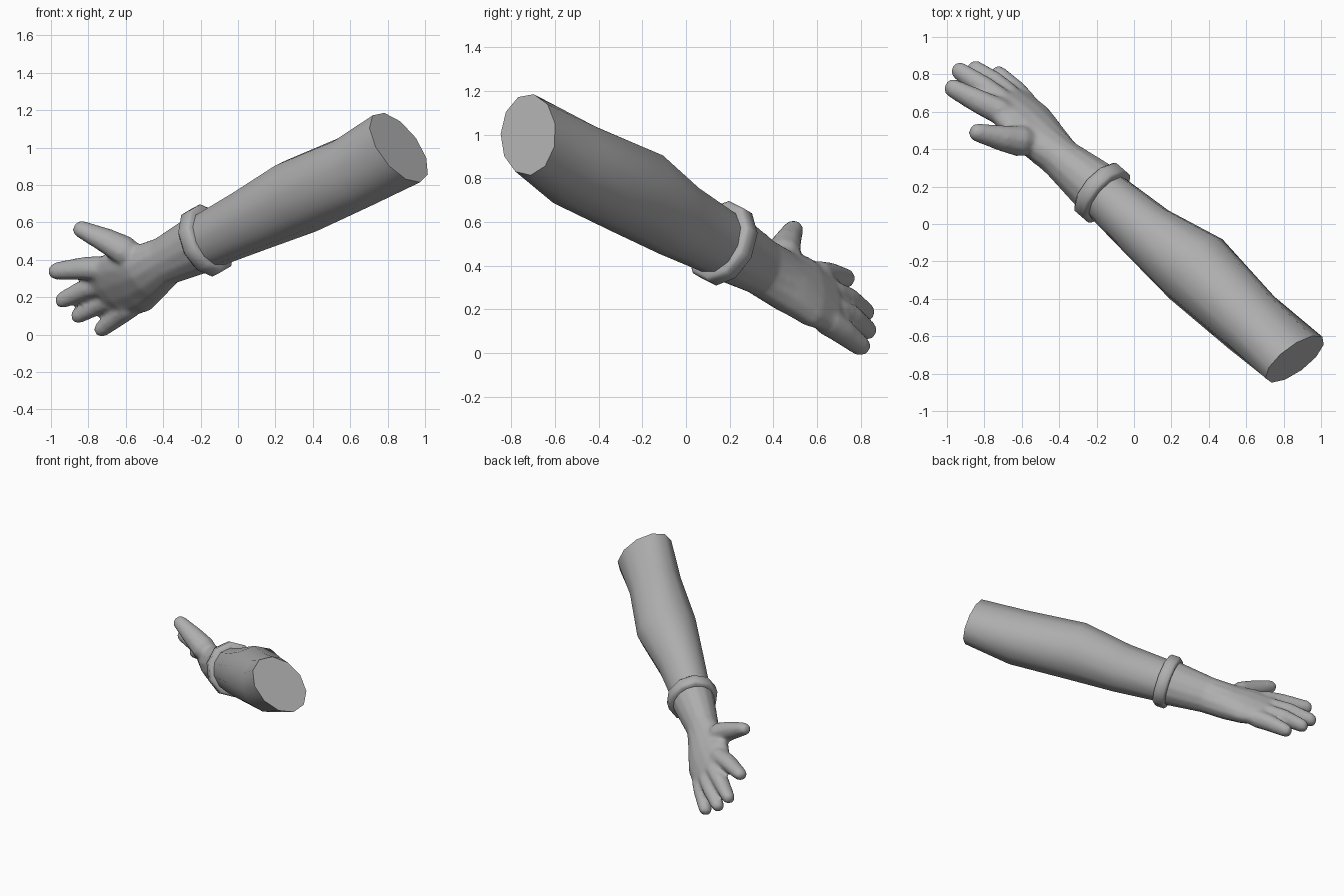
import bpy, bmesh, math
from mathutils import Vector as V

old = bpy.data.objects.get("Cube")
if old:
    bpy.data.objects.remove(old, do_unlink=True)

GREY = (0.425, 0.425, 0.425, 1)
grey = bpy.data.materials.new("plain grey")
grey.use_nodes = True
grey.diffuse_color = GREY
grey.node_tree.nodes["Principled BSDF"].inputs["Base Color"].default_value = GREY


def select(obs):
    bpy.ops.object.select_all(action='DESELECT')
    for ob in obs:
        ob.select_set(True)
    bpy.context.view_layer.objects.active = obs[0]


def loft(name, sections, sides=10, closed=False, angle=50):
    """Skin elliptical rings; each section is (centre, half axis 1, half axis 2)."""
    bm = bmesh.new()
    turn = [2 * math.pi * i / sides for i in range(sides)]
    rings = [[bm.verts.new(c + a * math.cos(t) + b * math.sin(t)) for t in turn]
             for c, a, b in sections]
    pairs = list(zip(rings, rings[1:]))
    if closed:
        pairs.append((rings[-1], rings[0]))
    else:
        bm.faces.new(rings[0])
        bm.faces.new(rings[-1])
    for r, s in pairs:
        for i in range(sides):
            j = (i + 1) % sides
            bm.faces.new((r[i], r[j], s[j], s[i]))
    bmesh.ops.recalc_face_normals(bm, faces=bm.faces)
    mesh = bpy.data.meshes.new(name)
    bm.to_mesh(mesh)
    bm.free()
    mesh.materials.append(grey)
    ob = bpy.data.objects.new(name, mesh)
    bpy.context.collection.objects.link(ob)
    select([ob])
    bpy.ops.object.shade_smooth_by_angle(angle=math.radians(angle))
    return ob


# Arm frame: along the arm, sideways, upward
along = V((0.70, -0.61, 0.364)).normalized()
side = V((0.657, 0.754, 0)).normalized()
up = side.cross(along).normalized()
up = up if up.z > 0 else -up

# Hand frame: towards the thumb edge, and out of the back of the hand
edge = V((-0.6, -0.17, 0.78)).normalized()
back = V((0.415, 0.762, 0.485)).normalized()

# Forearm with a slightly tilted flat cut end, swelling below the elbow
arm = [((0.62, -0.52, .87), .205, .187), ((0.325, -0.235, .74), .210, .215),
       ((0.07, -0.045, .615), .18, .165), ((-0.17, 0.165, .50), .155, .138)]
cut = (V((0.86, -0.722, 1.0)), V((-.078, .025, .185)), V((.137, .124, -.03)))
loft("forearm", [cut] + [(V(c), up * u, side * s) for c, u, s in arm], sides=11)

# Raised cuff band round the wrist
cuff_mid = V((-0.17, 0.167, 0.503))
profile = [(-.044, .182), (-.03, .196), (.03, .196), (.044, .182), (.044, .14), (-.044, .14)]
loft("cuff", [(cuff_mid + along * o, up * r, side * (r - .018)) for o, r in profile],
     closed=True)

# Wrist narrowing from the cuff, turning into a flat palm
palm = [((-0.18, 0.175, .495), up, side, .165, .152),
        ((-0.385, 0.345, .395), up, side, .134, .114),
        ((-0.50, 0.46, .325), edge, back, .166, .112),
        ((-0.58, 0.55, .285), edge, back, .196, .10),
        ((-0.67, 0.64, .245), edge, back, .188, .078),
        ((-0.725, 0.69, .222), edge, back, .15, .05)]
hand_parts = [loft("hand", [(V(c), a * r, b * t) for c, a, b, r, t in palm], sides=14)]


def digit(name, root, middle, tip, r0, r1):
    """Tapering finger rooted in the palm, with a rounded tip."""
    p, m, q = V(root), V(middle), V(tip)
    end = (q - m).normalized()
    path = [(p, r0 * .75), (p.lerp(m, .45), r0), (m, (r0 + r1) / 2 + .004),
            (q - end * r1 * .9, r1), (q - end * r1 * .3, r1 * .8), (q, r1 * .4)]
    axis = (q - p).normalized()
    wide = (edge - axis * edge.dot(axis)).normalized()
    thin = axis.cross(wide)
    hand_parts.append(loft(name, [(c, wide * r, thin * r * 1.12) for c, r in path], sides=10))


digit("thumb", (-.53, .43, .405), (-.70, .458, .50), (-.875, .497, .58), .078, .046)
digit("index_finger", (-.63, .56, .355), (-.82, .65, .355), (-1.006, .745, .337), .066, .047)
digit("middle_finger", (-.64, .61, .295), (-.81, .735, .245), (-.965, .84, .172), .06, .045)
digit("ring_finger", (-.60, .63, .225), (-.745, .755, .162), (-.88, .85, .088), .058, .044)
digit("little_finger", (-.54, .60, .175), (-.64, .715, .10), (-.75, .825, .012), .06, .044)

# Fuse palm and fingers into one soft skin
select(hand_parts)
bpy.ops.object.join()
hand = bpy.context.object
fuse = hand.modifiers.new("fuse", 'REMESH')
fuse.mode = 'VOXEL'
fuse.voxel_size = .014
soften = hand.modifiers.new("soften", 'SMOOTH')
soften.factor = .5
soften.iterations = 4
for mod in ("fuse", "soften"):
    bpy.ops.object.modifier_apply(modifier=mod)
bpy.ops.object.shade_smooth_by_angle(angle=math.radians(60))
